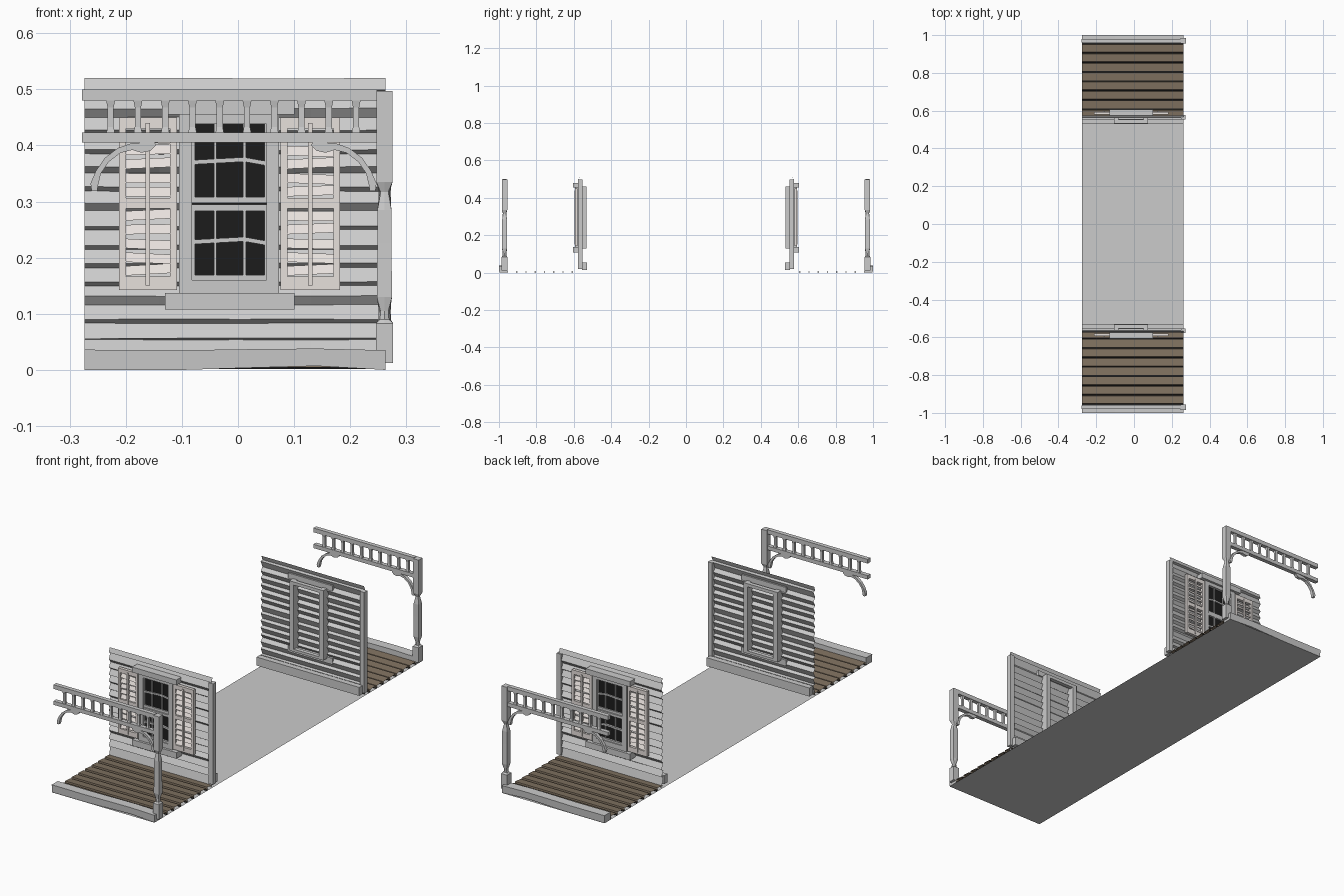
import bpy, bmesh, math, random

if "Cube" in bpy.data.objects:
    bpy.data.objects.remove(bpy.data.objects["Cube"])
random.seed(4)
XL, XR = -0.274, 0.263


def material(name, rgb):
    m = bpy.data.materials.new(name)
    m.diffuse_color = (*rgb, 1)
    m.use_nodes = True
    m.node_tree.nodes["Principled BSDF"].inputs["Base Color"].default_value = m.diffuse_color
    return m


BROWN = material("brown_wood", (0.22, 0.17, 0.12))
DARK = material("dark_glass", (0.012, 0.012, 0.012))
SHUTTER = material("shutter_paint", (0.8, 0.75, 0.72))


def finish(name, bm, mat=None, mirror=True, solid=True):
    if solid:
        bmesh.ops.recalc_face_normals(bm, faces=bm.faces)
    me = bpy.data.meshes.new(name)
    bm.to_mesh(me)
    bm.free()
    ob = bpy.data.objects.new(name, me)
    bpy.context.collection.objects.link(ob)
    if mat:
        me.materials.append(mat)
    if mirror:  # the far end repeats the front end
        mod = ob.modifiers.new("Mirror", 'MIRROR')
        mod.use_axis = (False, True, False)
    return ob


def loft(bm, rings):
    vs = [[bm.verts.new(p) for p in r] for r in rings]
    n = len(vs[0])
    for a, b in zip(vs, vs[1:]):
        for i in range(n):
            j = (i + 1) % n
            bm.faces.new((a[i], a[j], b[j], b[i]))
    bm.faces.new(vs[0][::-1])
    bm.faces.new(vs[-1])


def box(bm, x0, x1, y0, y1, z0, z1, slant=0, lean=0):
    # slant raises the x1 end, lean pushes the top edge along y
    loft(bm, [[(x, y0, z0 + s), (x, y1, z0 + s), (x, y1 + lean, z1 + s), (x, y0 + lean, z1 + s)]
              for x, s in ((x0, 0), (x1, slant))])


def boxes(name, items, mat=None):
    bm = bmesh.new()
    for it in items:
        box(bm, *it)
    return finish(name, bm, mat)


def sheet(name, profile, xs, wobble=0, mat=None):
    # open (y, z) profile swept along x with slightly uneven edges
    bm = bmesh.new()
    rows = [[bm.verts.new((x, y, z + random.uniform(-wobble, wobble))) for x in xs] for y, z in profile]
    for a, b in zip(rows, rows[1:]):
        for i in range(len(xs) - 1):
            bm.faces.new((a[i], a[i + 1], b[i + 1], b[i]))
    return finish(name, bm, mat, solid=False)


# ground sheet
bm = bmesh.new()
bm.faces.new([bm.verts.new(p) for p in ((XL, -1, 0), (XR, -1, 0), (XR, 1, 0), (XL, 1, 0))])
finish("ground_sheet", bm, mirror=False, solid=False)

# porch edge board with a warped lower edge
bm = bmesh.new()
rings = []
for x, lift, top in ((XL, 0, 0.036), (-0.1, 0, 0.035), (0.03, 0.004, 0.037), (0.14, 0.007, 0.038), (XR, 0, 0.035)):
    rings.append([(x, -0.998, lift), (x, -0.955, lift), (x, -0.955, top), (x, -1.0, top)])
loft(bm, rings)
finish("porch_edge_board", bm)

# porch planks separated by grooves
prof, n, pitch = [], 8, 0.0495
for i in range(n):
    y = -0.957 + i * pitch
    prof += [(y, 0.004), (y + 0.005, 0.004), (y + 0.007, 0.016), (y + pitch - 0.002, 0.013)]
sheet("porch_planks", prof, [XL, XR], 0, BROWN)
boxes("plank_gaps", [(XL, XR, -0.958 + i * pitch, -0.951 + i * pitch, 0.002, 0.0055) for i in range(n)], DARK)

# clapboard wall: each lip is an overhanging edge
lips = [(0.054, 0.056), (0.083, 0.09), (0.116, 0.132), (0.15, 0.157), (0.182, 0.19), (0.215, 0.222),
        (0.25, 0.256), (0.284, 0.297), (0.318, 0.326), (0.35, 0.362), (0.385, 0.392), (0.418, 0.427),
        (0.45, 0.466), (0.496, 0.499)]
prof = [(-0.573, 0.005)]
for lo, hi in lips:
    prof += [(-0.561, lo), (-0.574, hi)]
prof.append((-0.566, 0.52))
sheet("clapboard_wall", prof, [XL, -0.14, 0, 0.13, XR], 0.0008)

# wall trim
boxes("baseboard", [(XL, XR, -0.556, -0.53, 0.015, 0.055)])
boxes("wall_corner_board", [(0.25, 0.273, -0.577, -0.553, 0.02, 0.497)])

# window frame, reaching through the wall
boxes("window_frame", [(-0.105, -0.082, -0.594, -0.533, 0.13, 0.46),
                       (0.051, 0.073, -0.594, -0.533, 0.13, 0.46),
                       (-0.082, 0.051, -0.594, -0.576, 0.135, 0.16),
                       (-0.082, 0.051, -0.594, -0.576, 0.438, 0.46),
                       (-0.105, 0.073, -0.552, -0.533, 0.445, 0.46),
                       (-0.105, 0.073, -0.552, -0.533, 0.13, 0.142)])
boxes("window_sill", [(-0.13, 0.101, -0.605, -0.56, 0.108, 0.137)])
boxes("window_header", [(-0.13, 0.101, -0.605, -0.56, 0.455, 0.48)])
boxes("window_glass", [(-0.083, 0.052, -0.581, -0.577, 0.15, 0.445)], DARK)

# sashes and crooked muntins
bars = []
for z0, z1, mid, y in ((0.158, 0.295, 0.224, -0.59), (0.297, 0.452, 0.366, -0.587)):
    yb = (y, -0.579)
    bars += [(-0.082, -0.077, *yb, z0, z1), (0.047, 0.051, *yb, z0, z1),
             (-0.082, 0.051, *yb, z0, z0 + 0.011), (-0.082, 0.051, *yb, z1 - 0.012, z1),
             (-0.043, -0.038, *yb, z0, z1), (0.009, 0.014, *yb, z0, z1),
             (-0.08, 0.011, *yb, mid, mid + 0.008, 0.005), (0.011, 0.05, *yb, mid + 0.005, mid + 0.013, -0.007)]
boxes("window_sashes", bars)

# louvered shutters
for side, x0, x1 in (("left", -0.212, -0.109), ("right", 0.076, 0.182)):
    mid, yb = (x0 + x1) / 2, (-0.594, -0.579)
    parts = [(x0, x0 + 0.012, *yb, 0.142, 0.45), (x1 - 0.012, x1, *yb, 0.142, 0.45),
             (x0, x1, *yb, 0.142, 0.166), (x0, x1, *yb, 0.288, 0.306), (x0, x1, *yb, 0.43, 0.45),
             (mid - 0.004, mid + 0.004, -0.597, -0.588, 0.15, 0.44)]
    for base in (0.168, 0.309):
        for i in range(5):
            z = base + i * 0.0245
            parts.append((x0 + 0.01, x1 - 0.01, -0.592, -0.589, z, z + 0.017, random.uniform(-0.005, 0.005), 0.009))
    boxes(side + "_shutter", parts, SHUTTER)

# turned porch post: (height, half width, is square)
def ring(z, h, square):
    pts = []
    for k in range(8):
        a = math.pi / 4 * k
        r = h * (math.sqrt(2) if square and k % 2 else 1)
        pts.append((0.261 + r * math.cos(a), -0.97 + r * math.sin(a), z))
    return pts


bm = bmesh.new()
loft(bm, [ring(*s) for s in ((0.012, 0.0155, 1), (0.083, 0.0155, 1), (0.09, 0.011, 0), (0.105, 0.010, 0),
                             (0.13, 0.0135, 1), (0.225, 0.0125, 1), (0.285, 0.0125, 1), (0.317, 0.0095, 0),
                             (0.335, 0.0145, 1), (0.497, 0.0145, 1))])
finish("porch_post", bm)

# frieze rails and spindles
boxes("frieze_rails", [(-0.278, 0.248, -0.98, -0.96, 0.48, 0.5), (-0.278, 0.248, -0.98, -0.96, 0.405, 0.423)])
bm = bmesh.new()
for i in range(10):
    x = -0.227 + i * 0.0486
    loft(bm, [[(x - w, -0.97 - w, z), (x + w, -0.97 - w, z), (x + w, -0.97 + w, z), (x - w, -0.97 + w, z)]
              for z, w in ((0.42, 0.008), (0.433, 0.0055), (0.468, 0.0055), (0.483, 0.0085))])
finish("frieze_spindles", bm)

# curved brackets under the frieze: (x, z, half width)
path = [(-0.256, 0.319, 0.005), (-0.256, 0.331, 0.007), (-0.249, 0.352, 0.005), (-0.234, 0.374, 0.005),
        (-0.212, 0.391, 0.005), (-0.189, 0.398, 0.006), (-0.172, 0.396, 0.009), (-0.159, 0.398, 0.008),
        (-0.148, 0.404, 0.004)]
for side, s in (("left", 1), ("right", -1)):
    rings = []
    for i, (x, z, w) in enumerate(path):
        a, b = path[max(i - 1, 0)], path[min(i + 1, len(path) - 1)]
        dx, dz = b[0] - a[0], b[1] - a[1]
        d = math.hypot(dx, dz)
        nx, nz = -dz / d * w, dx / d * w
        rings.append([(s * (x + e * nx + 0.008) - 0.008, y, z + e * nz)
                      for e, y in ((-1, -0.978), (1, -0.978), (1, -0.963), (-1, -0.963))])
    bm = bmesh.new()
    loft(bm, rings)
    finish(side + "_bracket", bm)
